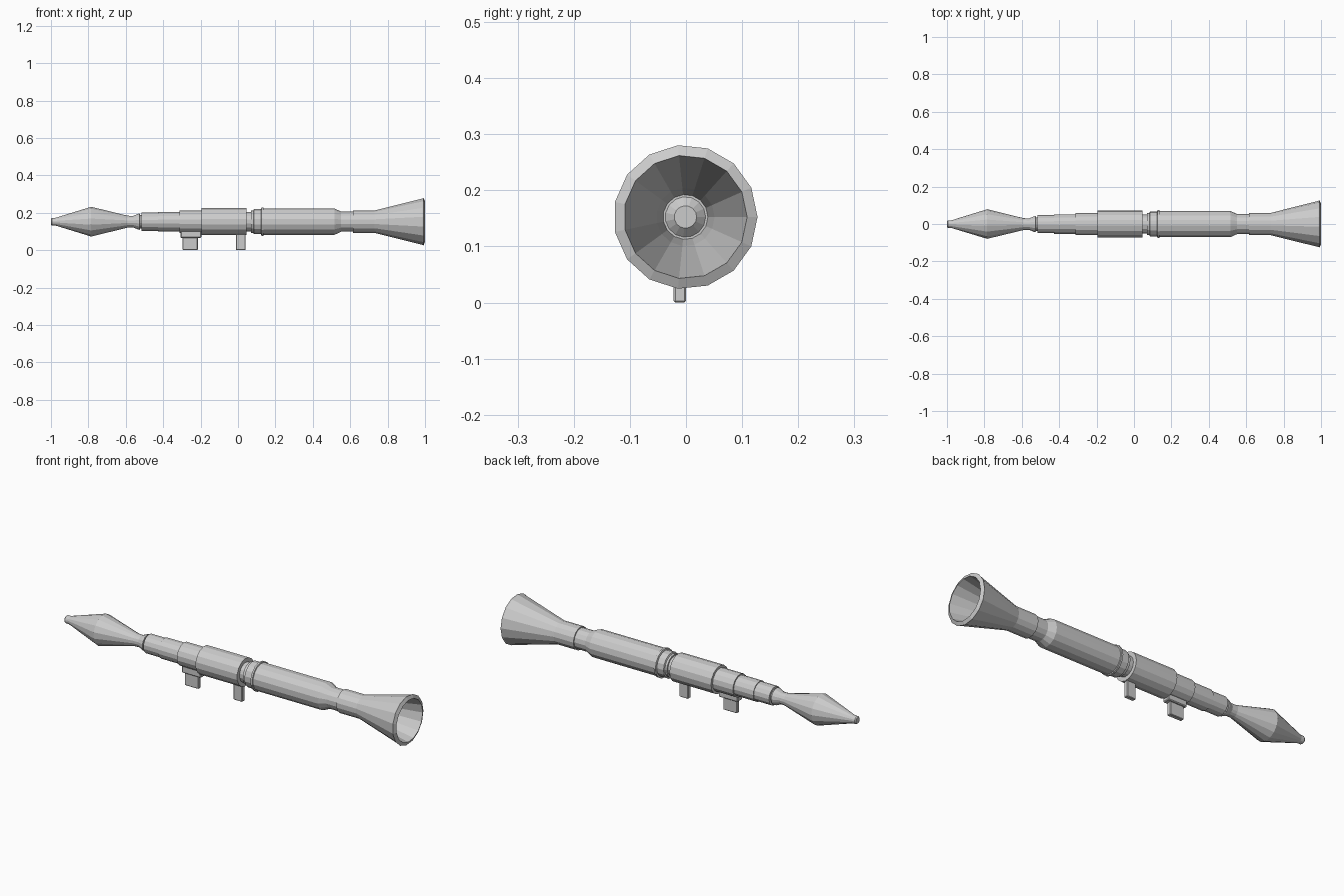
import bpy, bmesh, math

if "Cube" in bpy.data.objects:
    bpy.data.objects.remove(bpy.data.objects["Cube"])

SIDES = 15
CY, CZ = -0.001, 0.1525   # axis of the tube


def lathe(name, profile, cap_start=True, cap_end=True):
    """Turn (x, radius) points around the long axis, flat shaded."""
    bm = bmesh.new()
    rings = []
    for x, r in profile:
        rings.append([bm.verts.new((x,
                                    CY + r * math.cos(2 * math.pi * i / SIDES),
                                    CZ + r * math.sin(2 * math.pi * i / SIDES)))
                      for i in range(SIDES)])
    for a, b in zip(rings, rings[1:]):
        for i in range(SIDES):
            j = (i + 1) % SIDES
            bm.faces.new((a[i], a[j], b[j], b[i]))
    if cap_start:
        bm.faces.new(rings[0])
    if cap_end:
        bm.faces.new(rings[-1])
    finish(name, bm)


def block(name, x0, x1, y0, y1, z0, z1, bevel=0.0):
    """Box with optional bevelled edges."""
    bm = bmesh.new()
    bmesh.ops.create_cube(bm, size=1)
    for v in bm.verts:
        v.co = (x0 + (v.co.x + .5) * (x1 - x0),
                y0 + (v.co.y + .5) * (y1 - y0),
                z0 + (v.co.z + .5) * (z1 - z0))
    if bevel:
        bmesh.ops.bevel(bm, geom=bm.edges[:], offset=bevel, segments=1,
                        affect='EDGES')
    finish(name, bm)


def finish(name, bm):
    bmesh.ops.recalc_face_normals(bm, faces=bm.faces)
    mesh = bpy.data.meshes.new(name)
    bm.to_mesh(mesh)
    bm.free()
    bpy.context.collection.objects.link(bpy.data.objects.new(name, mesh))


# Warhead with blunt nose and flared neck
lathe("warhead", [(-1.0, .016), (-.995, .02), (-.975, .021), (-.785, .08),
                  (-.59, .032), (-.56, .031), (-.535, .042), (-.526, .044),
                  (-.524, .036), (-.50, .036)])

# Stepped front tube
lathe("front_tube", [(-.517, .036), (-.517, .049), (-.428, .049),
                     (-.428, .053), (-.314, .053), (-.314, .060),
                     (-.19, .060)])

# Thick heat guard and the narrow collar behind it
lathe("heat_guard", [(-.196, .073), (.046, .073)])
lathe("collar", [(.04, .052), (.07, .052), (.07, .060), (.082, .060),
                 (.085, .067), (.128, .067)])
lathe("collar_ring", [(.124, .070), (.126, .076), (.136, .076), (.138, .070)])

# Main rear tube tapering to the exhaust neck
lathe("rear_tube", [(.13, .071), (.515, .071), (.552, .054), (.62, .054)])

# Exhaust bell with bevelled lip, hollow inside with a nozzle plug
lathe("exhaust_bell", [(.615, .054), (.615, .060), (.73, .060),
                       (.987, .125), (.991, .1285), (1.0, .110),
                       (.73, .052), (.64, .040), (.64, .036), (.655, .020)])

# Grips below the tube
block("front_grip_plate", -.307, -.196, -.030, .010, .066, .105, .004)
block("front_grip", -.296, -.215, -.022, 0.0, 0.0, .075, .003)
block("rear_grip", -.012, .040, -.022, 0.0, 0.0, .095, .003)
